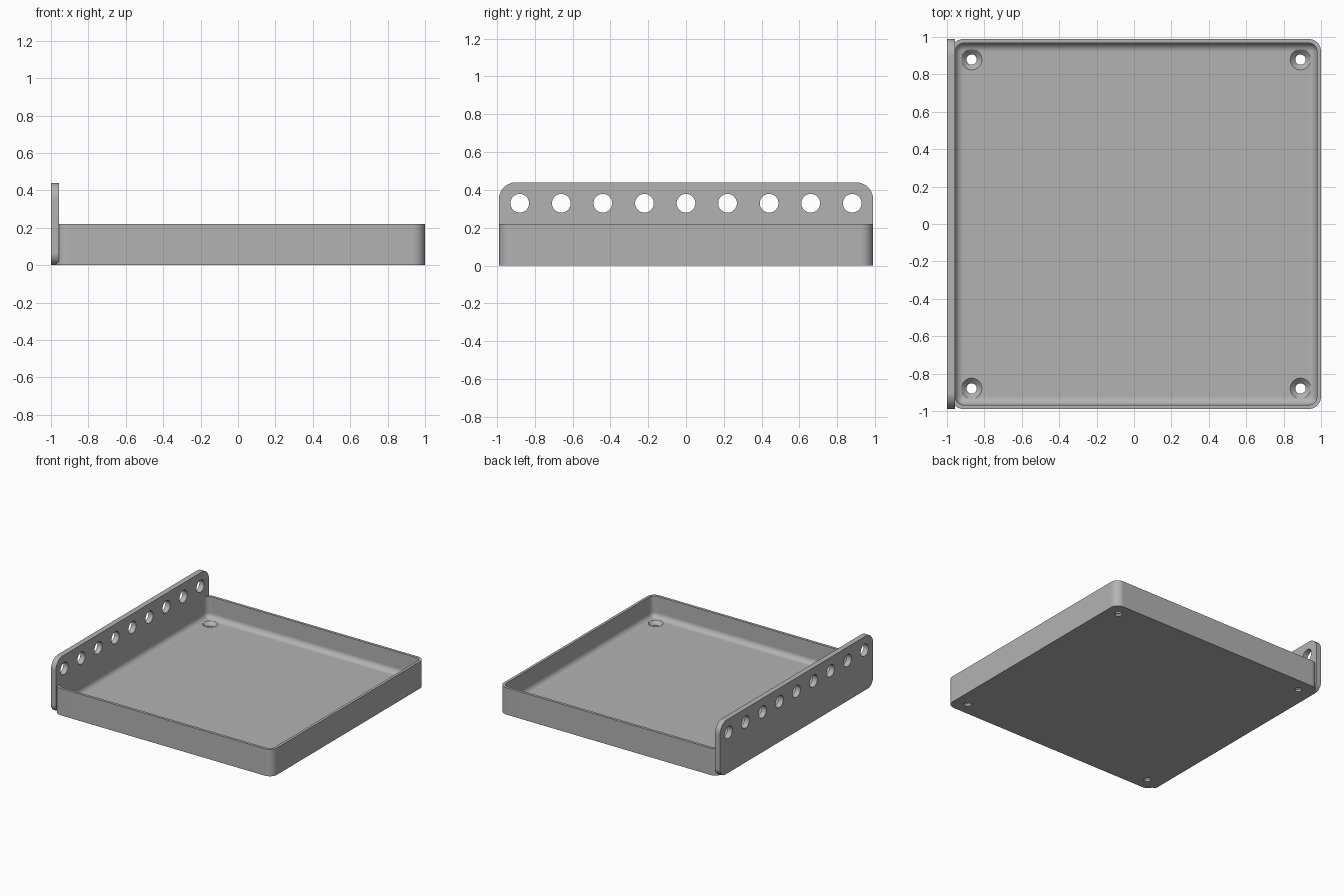
import bpy, bmesh, math

cube = bpy.data.objects.get("Cube")
if cube:
    bpy.data.objects.remove(cube)

U = 2 / 91                      # one design unit: the whole length is 91 of these
HALF = 45 * U                   # half side of the square tray
CX = U / 2                      # tray centre, shifted by the end plate
HEIGHT, FLOOR, WALL = 10 * U, 2 * U, U

grey = bpy.data.materials.new("plain grey")
grey.use_nodes = True
grey.diffuse_color = (0.45, 0.45, 0.45, 1)
grey.node_tree.nodes["Principled BSDF"].inputs["Base Color"].default_value = grey.diffuse_color


def outline(x0, x1, y0, y1, radii, steps=10):
    """Rounded rectangle, counter-clockwise from the lower left corner."""
    centres = [(x0, y0, 1, 1), (x1, y0, -1, 1), (x1, y1, -1, -1), (x0, y1, 1, -1)]
    points = []
    for i, ((x, y, sx, sy), r) in enumerate(zip(centres, radii)):
        for k in range(steps + 1):
            a = math.pi + (i + k / steps) * math.pi / 2
            points.append((x + sx * r + r * math.cos(a), y + sy * r + r * math.sin(a)))
    return points


def loft(name, rings):
    """Closed solid through a list of rings of 3D points."""
    bm = bmesh.new()
    loops = [[bm.verts.new(p) for p in ring] for ring in rings]
    for a, b in zip(loops, loops[1:]):
        for i in range(len(a)):
            j = (i + 1) % len(a)
            bm.faces.new((a[i], a[j], b[j], b[i]))
    bm.faces.new(loops[0][::-1])
    bm.faces.new(loops[-1])
    bmesh.ops.recalc_face_normals(bm, faces=bm.faces)
    mesh = bpy.data.meshes.new(name)
    bm.to_mesh(mesh)
    bm.free()
    mesh.materials.append(grey)
    obj = bpy.data.objects.new(name, mesh)
    bpy.context.collection.objects.link(obj)
    return obj


def circle(r, n=40):
    return [(r * math.cos(2 * math.pi * i / n), r * math.sin(2 * math.pi * i / n)) for i in range(n)]


def finish(obj, cutters):
    """Cut the holes, then shade smooth with sharp edges kept."""
    bpy.ops.object.select_all(action='DESELECT')
    obj.select_set(True)
    bpy.context.view_layer.objects.active = obj
    for cutter in cutters:
        cut = obj.modifiers.new("hole", 'BOOLEAN')
        cut.object, cut.operation, cut.solver = cutter, 'DIFFERENCE', 'EXACT'
        bpy.ops.object.modifier_apply(modifier=cut.name)
        bpy.data.objects.remove(cutter)
    bpy.ops.object.shade_smooth_by_angle(angle=math.radians(30))
    weighted = obj.modifiers.new("clean shading", 'WEIGHTED_NORMAL')
    weighted.keep_sharp = True


# Tray: outer shell, rim, inner wall and a fillet down to the floor
def tray_ring(inset, z):
    r = max(3 * U - inset, 0.3 * U)
    side = HALF - inset
    return [(x, y, z) for x, y in outline(CX - side, CX + side, -side, side, [r] * 4)]


FILLET = 2 * U
rings = [tray_ring(0, 0), tray_ring(0, HEIGHT), tray_ring(WALL, HEIGHT)]
for k in range(9):
    a = k / 8 * math.pi / 2
    rings.append(tray_ring(WALL + FILLET * (1 - math.cos(a)), FLOOR + FILLET * (1 - math.sin(a))))
tray = loft("tray", rings)

# Countersunk screw holes in the four corners
screw_cutters = []
for sx in (-1, 1):
    for sy in (-1, 1):
        profile = [(1.25, -1), (1.25, 0.75), (2.5, 2), (2.5, 4)]
        screw_cutters.append(loft("screw_cutter", [
            [(CX + sx * 40 * U + x, sy * 40 * U + y, z * U) for x, y in circle(r * U)]
            for r, z in profile]))
finish(tray, screw_cutters)

# End plate standing along the right side
plate_shape = outline(-HALF, HALF, 0, 20 * U, [3 * U, 3 * U, 4 * U, 4 * U])
plate = loft("end_plate", [[(x, y, z) for y, z in plate_shape] for x in (-1, -1 + 2 * U)])

# Row of nine round holes through the plate
row_cutters = [
    loft("row_cutter", [[(x, i * 10 * U + y, 15 * U + z) for y, z in circle(2.25 * U)]
                        for x in (-1.1, -0.9)])
    for i in range(-4, 5)]
finish(plate, row_cutters)
